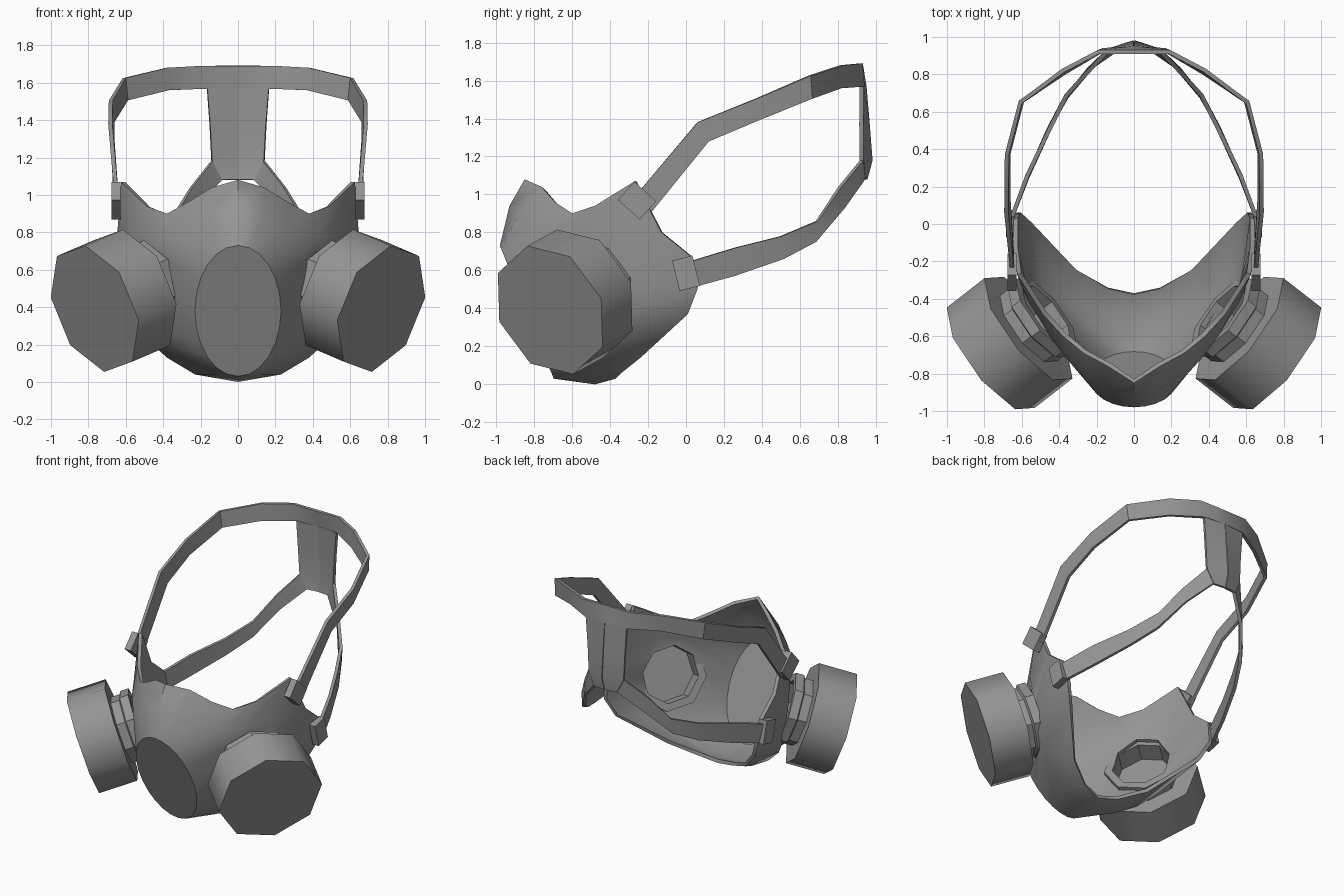
import bpy, bmesh, math
from mathutils import Vector, Matrix

if "Cube" in bpy.data.objects:
    bpy.data.objects.remove(bpy.data.objects["Cube"])

grey = bpy.data.materials.new("rubber_grey")
grey.diffuse_color = (0.3, 0.3, 0.3, 1)
grey.use_nodes = True
grey.node_tree.nodes["Principled BSDF"].inputs["Base Color"].default_value = grey.diffuse_color


def make(name, verts, faces, smooth=None):
    me = bpy.data.meshes.new(name)
    me.from_pydata([tuple(v) for v in verts], [], faces)
    ob = bpy.data.objects.new(name, me)
    bpy.context.collection.objects.link(ob)
    me.materials.append(grey)
    bm = bmesh.new()
    bm.from_mesh(me)
    bmesh.ops.remove_doubles(bm, verts=bm.verts, dist=0.0005)
    bmesh.ops.recalc_face_normals(bm, faces=bm.faces)
    bm.to_mesh(me)
    bm.free()
    if smooth:
        shade(ob, smooth)
    return ob


def shade(ob, angle):
    bpy.ops.object.select_all(action='DESELECT')
    ob.select_set(True)
    bpy.context.view_layer.objects.active = ob
    bpy.ops.object.shade_smooth_by_angle(angle=math.radians(angle))


def apply(ob, kind, **props):
    mod = ob.modifiers.new(kind.lower(), kind)
    for key, value in props.items():
        setattr(mod, key, value)
    bpy.context.view_layer.objects.active = ob
    bpy.ops.object.modifier_apply(modifier=mod.name)


def ring_loop(half):
    # close a half outline (top to bottom) with its mirror image
    return [Vector(p) for p in half] + [Vector((-x, y, z)) for x, y, z in half[-2:0:-1]]


# Face shell: front oval, cheek ring and rim lofted together
oval = []
for i in range(13):
    a = math.pi * i / 12
    z = 0.38 + 0.35 * math.cos(a)
    oval.append((0.23 * math.sin(a), -0.98 + (0.73 - z) * 0.405, z))
cheek = [(0, -.93, .94), (.14, -.88, .90), (.26, -.80, .84), (.36, -.72, .79), (.45, -.60, .77),
         (.56, -.42, .79), (.59, -.36, .66), (.59, -.34, .5), (.57, -.34, .38), (.50, -.37, .24),
         (.38, -.42, .13), (.23, -.45, .04), (0, -.48, .0)]
rim = [(0, -.85, 1.08), (.14, -.76, 1.04), (.27, -.69, .96), (.38, -.60, .90), (.49, -.48, .94),
       (.625, -.27, 1.07), (.645, -.13, .80), (.645, .03, .67), (.63, .06, .5), (.57, .01, .37),
       (.32, -.24, .14), (.14, -.34, .06), (0, -.37, .03)]
loops = [ring_loop(r) for r in (oval, cheek, rim)]
n = len(loops[0])
faces = [tuple(range(n))]
for r in range(2):
    for i in range(n):
        j = (i + 1) % n
        faces.append((r * n + i, r * n + j, (r + 1) * n + j, (r + 1) * n + i))
shell = make("face_shell", sum(loops, []), faces)
if shell.data.polygons[0].normal.y > 0:
    shell.data.flip_normals()
apply(shell, 'SOLIDIFY', thickness=0.025, offset=-1)

# Filter axis frame: octagons around an outward, slightly downward axis
axis = Vector((.745, -.58, -.32)).normalized()
centre = Vector((.766, -.715, .391))
e1 = Vector((.234, .275, .064))
e1 = (e1 - axis * e1.dot(axis)).normalized()
e2 = axis.cross(e1)


def octagon(radius, depth, side):
    pts = []
    for k in range(8):
        a = math.tau * k / 8
        p = centre - axis * depth + radius * (math.cos(a) * e1 + math.sin(a) * e2)
        pts.append(Vector((p.x * side, p.y, p.z)))
    return pts


def turned(name, profile, side, closed=False, smooth=50):
    # loft octagons through (radius, depth) pairs, capped or joined into a tube
    verts = sum([octagon(r, d, side) for r, d in profile], [])
    m = len(profile)
    faces = []
    for r in range(m if closed else m - 1):
        s = (r + 1) % m
        for k in range(8):
            q = (k + 1) % 8
            faces.append((r * 8 + k, r * 8 + q, s * 8 + q, s * 8 + k))
    if not closed:
        faces += [tuple(range(8)), tuple(range((m - 1) * 8, m * 8))]
    return make(name, verts, faces, smooth)


for side, label in ((1, "right"), (-1, "left")):
    turned("filter_can_" + label, [(.362, 0), (.362, .27)], side)
    turned("filter_neck_" + label, [(.235, .26), (.235, .33), (.255, .34), (.255, .40),
                                    (.20, .40), (.20, .26)], side, closed=True, smooth=30)
    cutter = turned("port_cutter_" + label, [(.20, .28), (.20, .55)], side)
    apply(shell, 'BOOLEAN', object=cutter, operation='DIFFERENCE', solver='EXACT')
    cutter.hide_render = True
    cutter.hide_viewport = True
shade(shell, 40)


def ribbon(name, top, bottom, thickness=0.022):
    # flat band between an upper and a lower edge, mirrored across x
    m = len(top)
    ob = make(name, top + bottom, [(i, i + 1, m + i + 1, m + i) for i in range(m - 1)])
    apply(ob, 'SOLIDIFY', thickness=thickness, offset=0)
    apply(ob, 'MIRROR', use_clip=True)
    shade(ob, 35)
    return ob


# Head straps
ribbon("upper_strap",
       [(.65, -.26, 1.0), (.683, .06, 1.38), (.68, .37, 1.505), (.608, .65, 1.625),
        (.38, .82, 1.68), (.19, .92, 1.69), (0, .92, 1.69)],
       [(.65, -.18, .91), (.67, .12, 1.28), (.67, .38, 1.39), (.597, .66, 1.505),
        (.37, .81, 1.56), (.165, .93, 1.568), (0, .94, 1.568)])
ribbon("lower_strap",
       [(.14, .925, 1.18), (.25, .81, 1.04), (.36, .69, .86), (.455, .50, .78),
        (.57, .26, .72), (.655, .03, .65)],
       [(.09, .935, 1.08), (.24, .83, .93), (.36, .68, .75), (.455, .51, .66),
        (.57, .25, .57), (.655, .03, .51)])

# Back plate joining the straps
ribbon("back_plate",
       [(.165, .925, 1.57), (.15, .923, 1.37), (.14, .925, 1.18), (.09, .935, 1.08)],
       [(0, .94, 1.57), (0, .957, 1.37), (0, .972, 1.18), (0, .945, 1.08)])


# Strap buckles on the shell edge
def buckle(name, pos, size, tilt):
    for side, label in ((1, "right"), (-1, "left")):
        bm = bmesh.new()
        bmesh.ops.create_cube(bm, size=1)
        place = Matrix.Translation((pos[0] * side, pos[1], pos[2]))
        bm.transform(place @ Matrix.Rotation(math.radians(tilt), 4, 'X') @ Matrix.Diagonal((*size, 1)))
        me = bpy.data.meshes.new(name)
        bm.to_mesh(me)
        bm.free()
        me.materials.append(grey)
        ob = bpy.data.objects.new(name + "_" + label, me)
        bpy.context.collection.objects.link(ob)


buckle("upper_buckle", (.652, -.258, .968), (.05, .13, .155), 48)
buckle("lower_buckle", (.66, .0, .585), (.05, .11, .165), 14)
